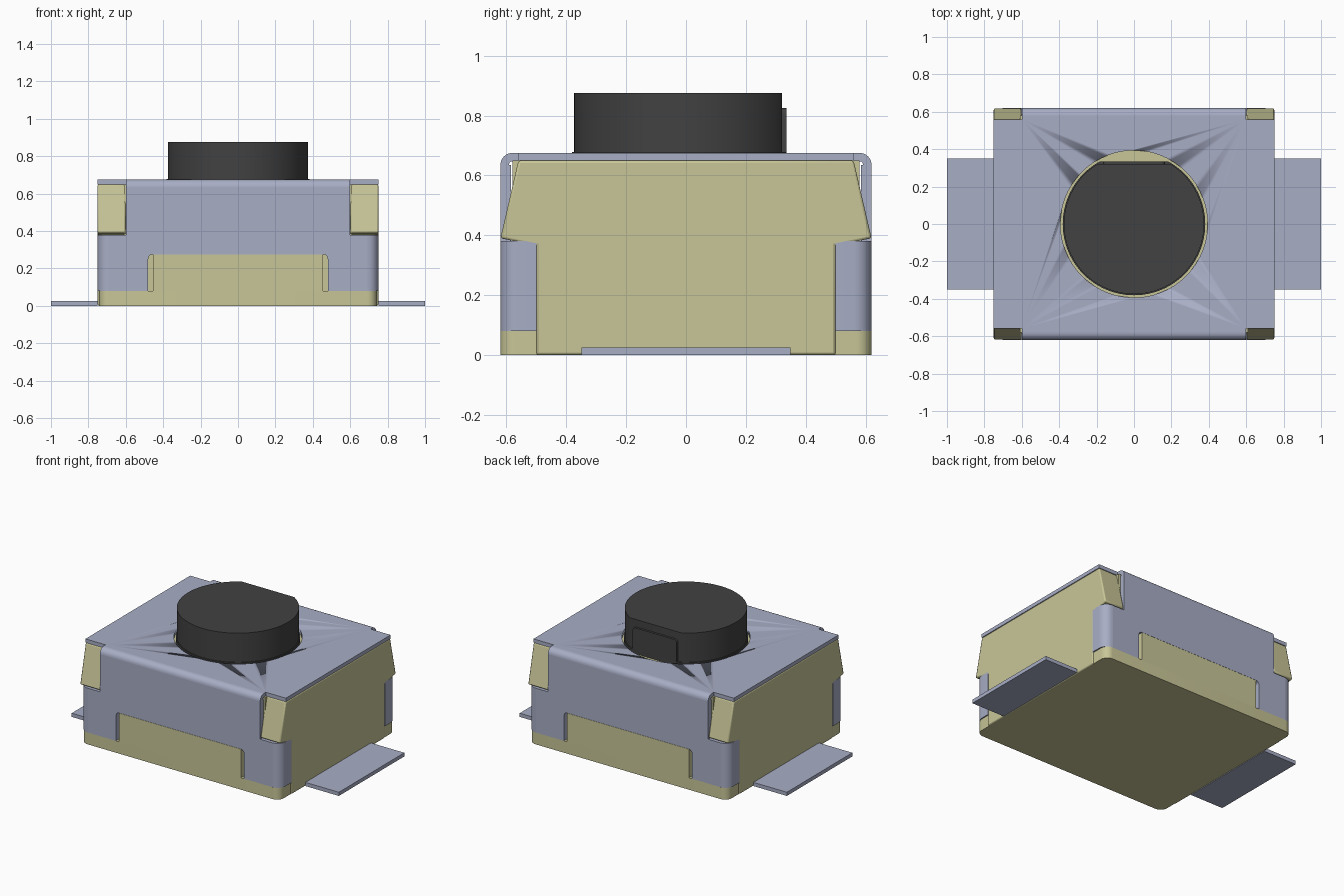
import bpy
import bmesh
from math import sin, cos, pi, radians
from mathutils import Vector

cube = bpy.data.objects.get("Cube")
if cube:
    bpy.data.objects.remove(cube, do_unlink=True)


def material(name, rgb):
    m = bpy.data.materials.new(name)
    m.use_nodes = True
    m.diffuse_color = (*rgb, 1)
    m.node_tree.nodes["Principled BSDF"].inputs["Base Color"].default_value = (*rgb, 1)
    return m


METAL = material("blue grey metal", (0.39, 0.42, 0.56))
PLASTIC = material("khaki plastic", (0.58, 0.565, 0.31))
BLACK = material("black plastic", (0.054, 0.054, 0.054))


def prism(name, pts, axis, lo, hi, mat, bevel=0.0):
    """Extrude a 2D outline along an axis; outline axes follow x, y, z order."""
    bm = bmesh.new()
    place = {"x": lambda p: (lo, p[0], p[1]),
             "y": lambda p: (p[0], lo, p[1]),
             "z": lambda p: (p[0], p[1], lo)}[axis]
    face = bm.faces.new([bm.verts.new(place(p)) for p in pts])
    ext = bmesh.ops.extrude_face_region(bm, geom=[face])
    shift = Vector([(hi - lo) * (a == axis) for a in "xyz"])
    bmesh.ops.translate(bm, vec=shift,
                        verts=[v for v in ext["geom"] if isinstance(v, bmesh.types.BMVert)])
    bmesh.ops.recalc_face_normals(bm, faces=bm.faces)
    me = bpy.data.meshes.new(name)
    bm.to_mesh(me)
    bm.free()
    ob = bpy.data.objects.new(name, me)
    bpy.context.collection.objects.link(ob)
    me.materials.append(mat)
    if bevel:
        mod = ob.modifiers.new("soft edges", "BEVEL")
        mod.width, mod.segments, mod.limit_method = bevel, 2, "ANGLE"
        mod.angle_limit = radians(40)
    bpy.ops.object.select_all(action="DESELECT")
    bpy.context.view_layer.objects.active = ob
    ob.select_set(True)
    bpy.ops.object.shade_smooth_by_angle(angle=radians(35))
    return ob


def arc(cx, cy, r, a0, a1, n=8):
    return [(cx + r * cos(radians(a0 + (a1 - a0) * i / n)),
             cy + r * sin(radians(a0 + (a1 - a0) * i / n))) for i in range(n + 1)]


def rect(x0, y0, x1, y1):
    return [(x0, y0), (x1, y0), (x1, y1), (x0, y1)]


def round_rect(x, y, r):
    return (arc(x - r, y - r, r, 0, 90) + arc(r - x, y - r, r, 90, 180)
            + arc(r - x, r - y, r, 180, 270) + arc(x - r, r - y, r, 270, 360))


def disc(r, flat=None, n=96):
    pts = [(r * cos(2 * pi * i / n), r * sin(2 * pi * i / n)) for i in range(n)]
    if flat is None:
        return pts
    h = (r * r - flat * flat) ** 0.5
    return [(h, flat), (-h, flat)] + [p for p in pts[n // 4:] + pts[:n // 4] if p[1] < flat - 0.001]


def flip(pts, sx=1, sy=1):
    return [(p[0] * sx, p[1] * sy) for p in pts]


# Plastic housing
prism("housing_core", rect(-0.61, -0.58, 0.61, 0.58), "z", 0, 0.65, PLASTIC)
prism("housing_skirt", round_rect(0.742, 0.62, 0.05), "z", 0, 0.08, PLASTIC)
half = [(0.5, 0), (0.5, 0.365), (0.62, 0.39), (0.56, 0.65)]
side_outline = half + flip(half, -1)[::-1]
for name, s in (("left", 1), ("right", -1)):
    prism(name + "_housing_side", side_outline, "x", s * 0.601, s * 0.75, PLASTIC, 0.008)
    prism(name + "_lead", rect(min(s * 0.75, s), -0.35, max(s * 0.75, s), 0.35),
          "z", 0, 0.025, METAL)

# Metal cover top, notched at the corners and pierced for the button
quarter = [(0.75, 0.56), (0.6, 0.56), (0.6, 0.58)]
plan = (quarter + flip(quarter, -1)[::-1] + flip(quarter, -1, -1)
        + flip(quarter, 1, -1)[::-1])
top = prism("cover_top", plan, "z", 0.65, 0.675, METAL)
cutter = prism("button_hole_cutter", disc(0.393), "z", 0.6, 0.7, METAL)
cutter.hide_render = True
cutter.hide_viewport = True
cut = top.modifiers.new("button hole", "BOOLEAN")
cut.operation, cut.object, cut.solver = "DIFFERENCE", cutter, "EXACT"

# Cover walls with the lower notch, folded top edge and wrapped corners
wall_half = ([(0.48, 0.08), (0.69, 0.08), (0.69, 0.38), (0.6, 0.38), (0.6, 0.635)])
notch = arc(0.455, 0.25, 0.025, 90, 0, 5)
right_half = notch + wall_half
wall = right_half + flip(right_half, -1)[::-1]
fold = arc(0.58, 0.635, 0.04, 0, 90) + arc(0.58, 0.635, 0.012, 90, 0)
wrap = ([(0.75, 0.5)] + arc(0.69, 0.56, 0.06, 0, 90)
        + arc(0.69, 0.56, 0.03, 90, 0) + [(0.72, 0.5)])
for name, s in (("front", -1), ("back", 1)):
    prism(name + "_cover_wall", wall, "y", s * 0.585, s * 0.62, METAL)
    prism(name + "_cover_fold", flip(fold, s), "x", -0.6, 0.6, METAL)
    prism(name + "_housing_block", rect(-0.455, 0, 0.455, 0.274), "y",
          s * 0.57, s * 0.62, PLASTIC)
    for side, t in (("left", 1), ("right", -1)):
        prism(name + "_" + side + "_cover_corner", flip(wrap, t, s), "z", 0.08, 0.38, METAL)

# Push button with a flat and a small raised tab at the back
prism("button", disc(0.375, 0.32), "z", 0.64, 0.875, BLACK)
prism("button_collar", disc(0.381, 0.335), "z", 0.64, 0.678, BLACK)
tab = [(-0.165, 0.65), (0.165, 0.65)] + arc(0.145, 0.805, 0.02, 0, 90, 4) \
    + arc(-0.145, 0.805, 0.02, 90, 180, 4)
prism("button_tab", tab, "y", 0.31, 0.335, BLACK)
